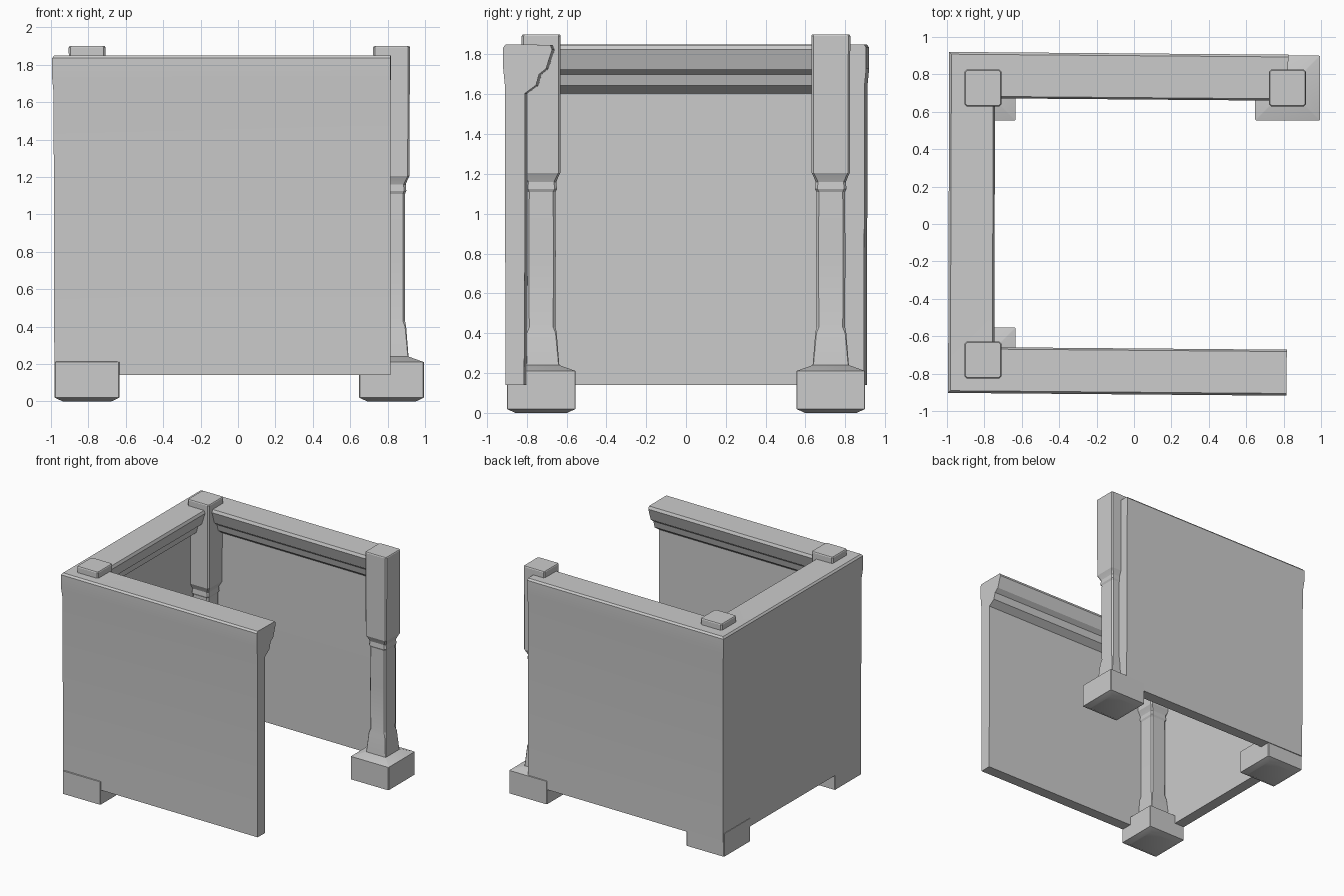
import bpy, bmesh, math
from mathutils import Vector

if "Cube" in bpy.data.objects:
    bpy.data.objects.remove(bpy.data.objects["Cube"])


def make_object(name, bm):
    bmesh.ops.recalc_face_normals(bm, faces=bm.faces)
    me = bpy.data.meshes.new(name)
    bm.to_mesh(me)
    bm.free()
    ob = bpy.data.objects.new(name, me)
    bpy.context.collection.objects.link(ob)
    bpy.ops.object.select_all(action='DESELECT')
    ob.select_set(True)
    bpy.context.view_layer.objects.active = ob
    bpy.ops.object.shade_smooth_by_angle(angle=math.radians(22))
    return ob


def square_loft(name, centre, levels):
    """Stack chamfered squares given as (z, half width, corner chamfer)."""
    bm = bmesh.new()
    rings = []
    for z, h, c in levels:
        k = h - c
        pts = [(h, -k), (h, k), (k, h), (-k, h), (-h, k), (-h, -k), (-k, -h), (k, -h)]
        rings.append([bm.verts.new((centre[0] + x, centre[1] + y, z)) for x, y in pts])
    for a, b in zip(rings, rings[1:]):
        for i in range(8):
            j = (i + 1) % 8
            bm.faces.new((a[i], a[j], b[j], b[i]))
    bm.faces.new(rings[0])
    bm.faces.new(rings[-1])
    return make_object(name, bm)


def sweep(name, path, profile):
    """Sweep a (inward offset, z) outline along an open path with mitred corners."""
    bm = bmesh.new()
    path = [Vector(p) for p in path]
    dirs = [(b - a).normalized() for a, b in zip(path, path[1:])]
    norms = [Vector((d.y, -d.x)) for d in dirs]
    rings = []
    for i, p in enumerate(path):
        n0, n1 = norms[max(i - 1, 0)], norms[min(i, len(norms) - 1)]
        m = (n0 + n1) / (1 + n0.dot(n1))
        rings.append([bm.verts.new((p.x + m.x * d, p.y + m.y * d, z)) for d, z in profile])
    n = len(profile)
    for a, b in zip(rings, rings[1:]):
        for i in range(n):
            j = (i + 1) % n
            bm.faces.new((a[i], a[j], b[j], b[i]))
    bm.faces.new(rings[0])
    bm.faces.new(rings[-1])
    return make_object(name, bm)


# Three connected wall panels with a stepped cornice on the inside
wall_profile = [(0.012, 0.14), (0.105, 0.14), (0.110, 1.0), (0.110, 1.605),
                (0.165, 1.645), (0.180, 1.70), (0.215, 1.728), (0.246, 1.825),
                (0.236, 1.848), (0.012, 1.85), (0.0, 1.835), (0.0, 1.73),
                (0.008, 1.65)]
wall_path = [(0.815, -0.918), (-0.994, -0.903), (-0.988, 0.92), (0.825, 0.905)]
sweep("wall_panels", wall_path, wall_profile)

# Posts: three corners, the front right one is absent
base_levels = [(0.0, 0.13, 0.004), (0.02, 0.173, 0.004),
               (0.21, 0.173, 0.004), (0.24, 0.09, 0.004)]
post_levels = [(0.22, 0.093, 0.004), (0.25, 0.090, 0.004), (0.40, 0.078, 0.006),
               (0.43, 0.072, 0.012), (0.80, 0.073, 0.012), (1.11, 0.072, 0.012),
               (1.125, 0.079, 0.012), (1.16, 0.076, 0.012), (1.185, 0.086, 0.010),
               (1.205, 0.096, 0.010), (1.893, 0.098, 0.010), (1.90, 0.094, 0.010)]
corners = {"front_left": (-0.807, -0.727),
           "back_left": (-0.807, 0.727),
           "back_right": (0.821, 0.727)}
for label, centre in corners.items():
    square_loft(label + "_post_base", centre, base_levels)
    square_loft(label + "_post", centre, post_levels)
